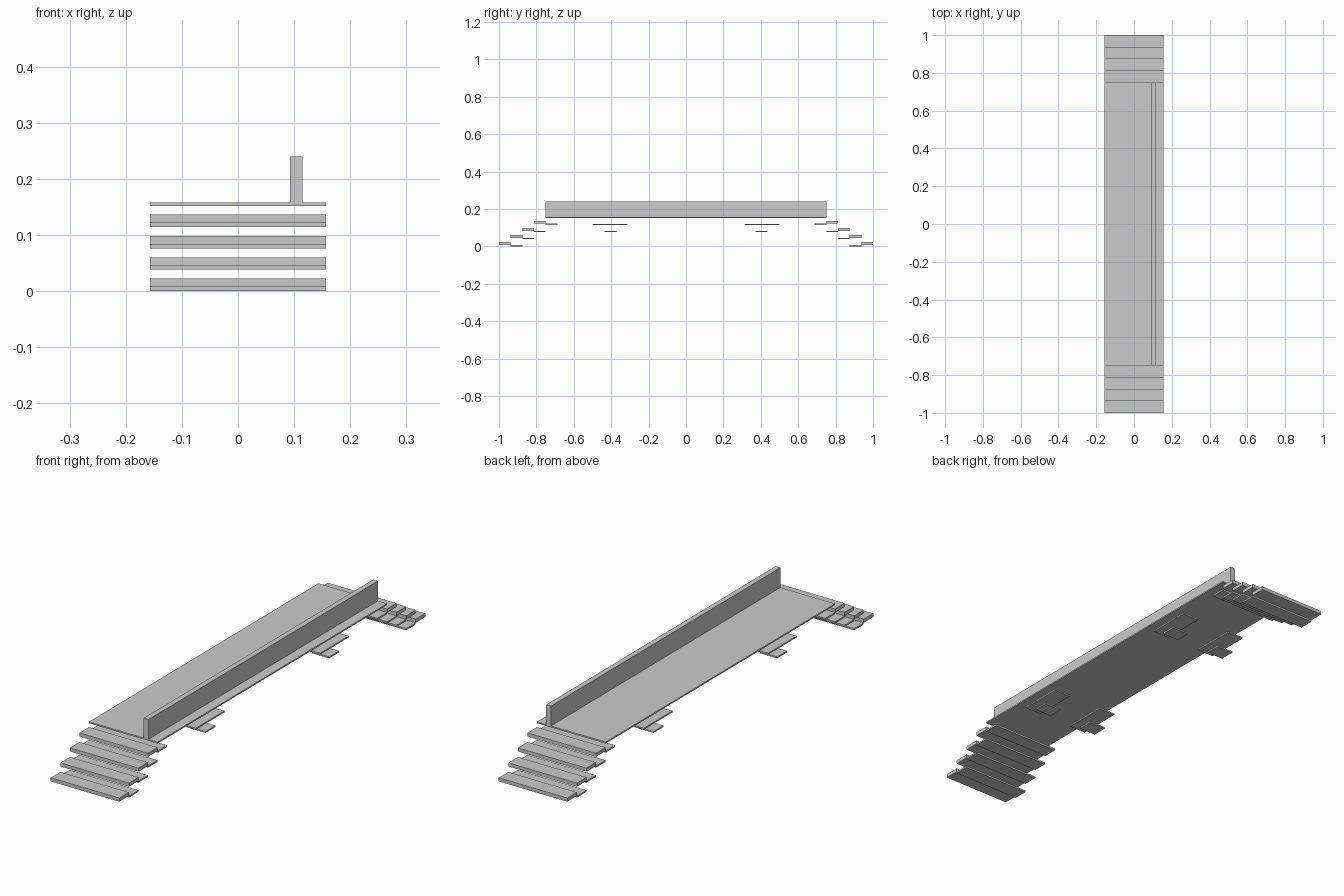
import bpy

if "Cube" in bpy.data.objects:
    bpy.data.objects.remove(bpy.data.objects["Cube"])

grey = bpy.data.materials.new("plain grey")
grey.diffuse_color = (0.6, 0.6, 0.6, 1.0)
grey.use_nodes = True
grey.node_tree.nodes["Principled BSDF"].inputs["Base Color"].default_value = grey.diffuse_color


def box(name, x, y, z):
    """Axis-aligned box from (min, max) ranges."""
    bpy.ops.mesh.primitive_cube_add(size=1)
    ob = bpy.context.object
    ob.name = name
    ob.location = [(a + b) / 2 for a, b in (x, y, z)]
    ob.scale = [abs(b - a) for a, b in (x, y, z)]
    bpy.ops.object.transform_apply(location=True, rotation=False, scale=True)
    ob.data.materials.append(grey)
    return ob


W = 0.157        # half width
RUN = 0.0625     # step depth
RISE = 0.038     # step height

# Platform deck and the long barrier standing on it
box("deck", (-W, W), (-0.75, 0.75), (0.152, 0.158))
box("barrier", (0.093, 0.115), (-0.75, 0.75), (0.158, 0.24))

for end, side in (("front", -1), ("back", 1)):
    # Stairs: a thick tread with a thin plate one step further in
    for i in range(4):
        outer = 1.0 - i * RUN
        z = i * RISE
        box(f"{end}_tread_{i + 1}", (-W, W),
            (side * outer, side * (outer - RUN)), (z + 0.007, z + 0.022))
        box(f"{end}_step_plate_{i + 1}", (-W, W),
            (side * (outer - RUN), side * (outer - 2 * RUN)), (z, z + 0.007))

    # Paired foot brackets along both long edges
    for edge, s in (("left", -1), ("right", 1)):
        box(f"{end}_{edge}_upper_bracket", (s * W, s * (W - 0.078)),
            (side * 0.312, side * 0.5), (0.114, 0.12))
        box(f"{end}_{edge}_lower_bracket", (s * W, s * (W - 0.078)),
            (side * 0.372, side * 0.436), (0.076, 0.082))
